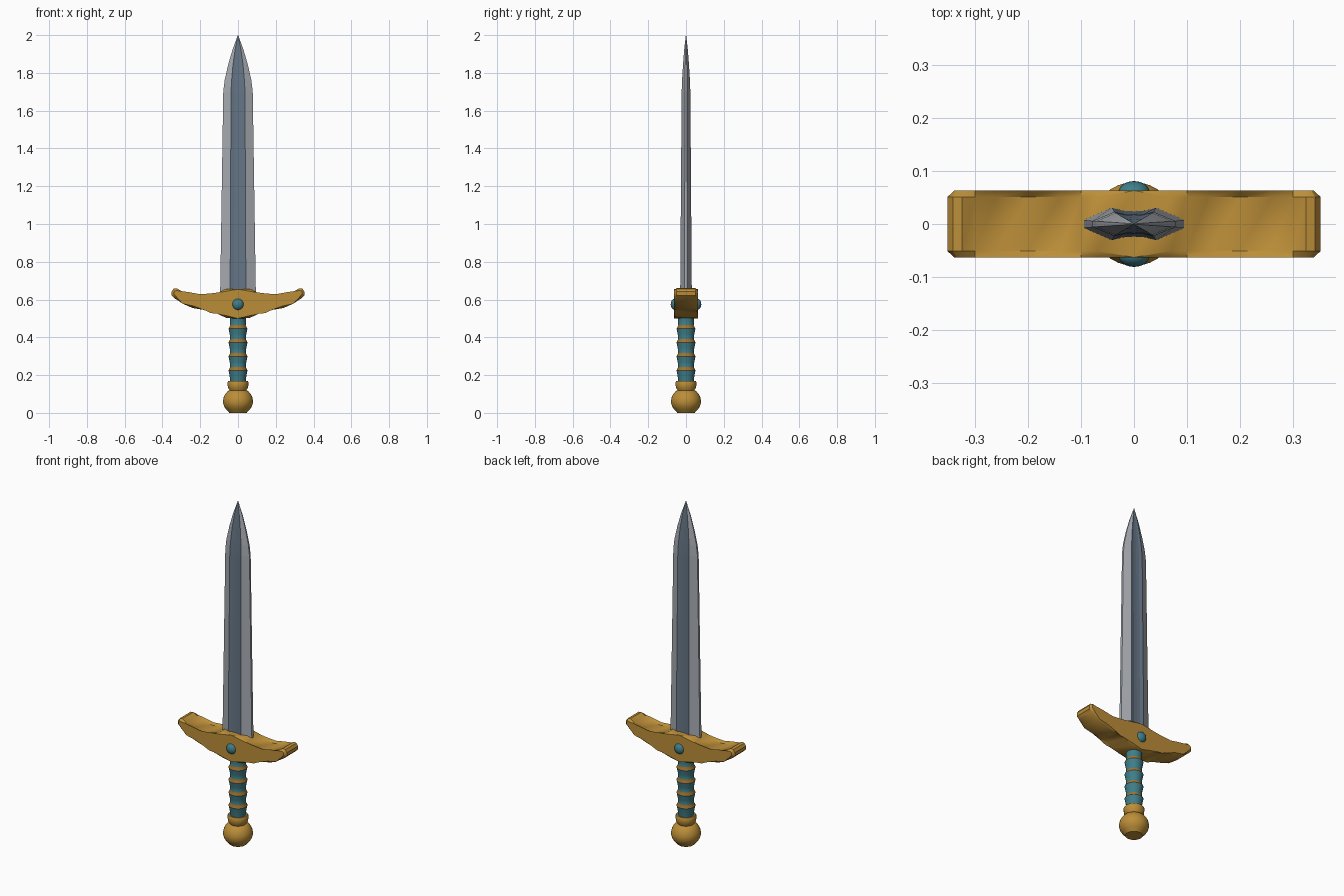
import bpy, bmesh, math
from mathutils import Vector

if "Cube" in bpy.data.objects:
    bpy.data.objects.remove(bpy.data.objects["Cube"])


def mat(name, rgb):
    m = bpy.data.materials.new(name)
    m.diffuse_color = (*rgb, 1)
    m.use_nodes = True
    m.node_tree.nodes["Principled BSDF"].inputs["Base Color"].default_value = m.diffuse_color
    return m


GOLD = mat("gold", (0.50, 0.27, 0.04))
BRONZE = mat("bronze", (0.36, 0.17, 0.03))
TEAL = mat("teal", (0.05, 0.21, 0.25))
STEEL = mat("light steel", (0.38, 0.40, 0.43))
DARK = mat("dark steel", (0.13, 0.18, 0.24))


def finish(name, bm, mats, smooth=None):
    bmesh.ops.recalc_face_normals(bm, faces=bm.faces[:])
    me = bpy.data.meshes.new(name)
    bm.to_mesh(me)
    bm.free()
    ob = bpy.data.objects.new(name, me)
    bpy.context.collection.objects.link(ob)
    for m in mats:
        me.materials.append(m)
    if smooth:
        bpy.ops.object.select_all(action='DESELECT')
        ob.select_set(True)
        bpy.context.view_layer.objects.active = ob
        bpy.ops.object.shade_smooth_by_angle(angle=math.radians(smooth))
    return ob


def loft(bm, rings, indices=None):
    """Join closed rings of points with quads and cap both ends."""
    vs = [[bm.verts.new(p) for p in r] for r in rings]
    n = len(rings[0])
    for k, (a, b) in enumerate(zip(vs, vs[1:])):
        for i in range(n):
            j = (i + 1) % n
            f = bm.faces.new((a[i], a[j], b[j], b[i]))
            if indices:
                f.material_index = indices(k, i)
    bm.faces.new(vs[0][::-1])
    bm.faces.new(vs[-1])


def lathe(name, profile, mats, indices=None, n=32, smooth=35):
    bm = bmesh.new()
    loft(bm, [[(r * math.cos(2 * math.pi * i / n), r * math.sin(2 * math.pi * i / n), z)
               for i in range(n)] for r, z in profile], indices)
    return finish(name, bm, mats, smooth)


# Blade: hollow-ground section with a dark fuller, narrowing to a point
def section(z, w, t, f):
    quarter = [(w, 0.25 * t), (f, t), (0.5 * f, 0.82 * t)]
    top = quarter + [(0, 0.78 * t)] + [(-x, y) for x, y in reversed(quarter)]
    return [(x, y, z) for x, y in top + [(-x, -y) for x, y in top]]


stations = [(0.60, 0.095, 0.031, 0.042), (1.70, 0.078, 0.023, 0.037),
            (1.76, 0.071, 0.021, 0.034), (1.84, 0.053, 0.016, 0.027),
            (1.92, 0.030, 0.010, 0.016), (2.00, 0.001, 0.0008, 0.0005)]
bm = bmesh.new()
loft(bm, [section(*s) for s in stations], lambda k, i: int(i % 7 in (1, 2, 3, 4)))
finish("blade", bm, [STEEL, DARK])

# Cross guard: mirrored front profile pulled through the depth, edges bevelled
half = [(0.0, 0.655), (0.07, 0.655), (0.10, 0.638), (0.14, 0.621), (0.20, 0.616),
        (0.26, 0.627), (0.30, 0.645), (0.325, 0.660), (0.342, 0.657), (0.352, 0.642),
        (0.351, 0.622), (0.335, 0.606), (0.29, 0.577), (0.24, 0.555), (0.18, 0.545),
        (0.14, 0.540), (0.11, 0.525), (0.06, 0.502), (0.0, 0.500)]
outline = half + [(-x, z) for x, z in reversed(half[1:-1])]
bm = bmesh.new()
loft(bm, [[(x, y, z) for x, z in outline] for y in (-0.063, 0.063)])
rims = [e for e in bm.edges if abs(e.verts[0].co.y - e.verts[1].co.y) < 1e-6]
bmesh.ops.bevel(bm, geom=rims, offset=0.012, segments=1, affect='EDGES')
finish("cross_guard", bm, [GOLD], 30)

# Gems on both faces of the guard
for name, side in (("front_gem", -1), ("back_gem", 1)):
    bm = bmesh.new()
    bmesh.ops.create_uvsphere(bm, u_segments=20, v_segments=12, radius=1)
    for v in bm.verts:
        v.co = Vector((v.co.x * 0.03, v.co.y * 0.022 + side * 0.059, v.co.z * 0.03 + 0.575))
    finish(name, bm, [TEAL], 60)

# Grip: swelling wraps, each topped with a sloping bronze band
profile, band_rows = [(0.041, 0.15)], []
for z in (0.225, 0.299, 0.373, 0.447):
    profile += [(0.044, z - 0.03), (0.050, z - 0.001)]
    band_rows.append(len(profile) - 1)
    profile.append((0.041, z + 0.017))
profile += [(0.043, 0.49), (0.043, 0.53)]
lathe("grip", profile, [TEAL, BRONZE], lambda k, i: int(k in band_rows))

# Collar between the grip and the pommel
lathe("collar", [(0.042, 0.112), (0.046, 0.122), (0.054, 0.135), (0.055, 0.163),
                 (0.051, 0.170), (0.040, 0.170)], [GOLD])

# Pommel: round ball with a flattened foot
lathe("pommel", [(0.046, 0.0), (0.052, 0.008), (0.064, 0.020), (0.074, 0.036), (0.079, 0.052),
                 (0.079, 0.068), (0.075, 0.085), (0.066, 0.102), (0.054, 0.115),
                 (0.040, 0.122)], [GOLD])
